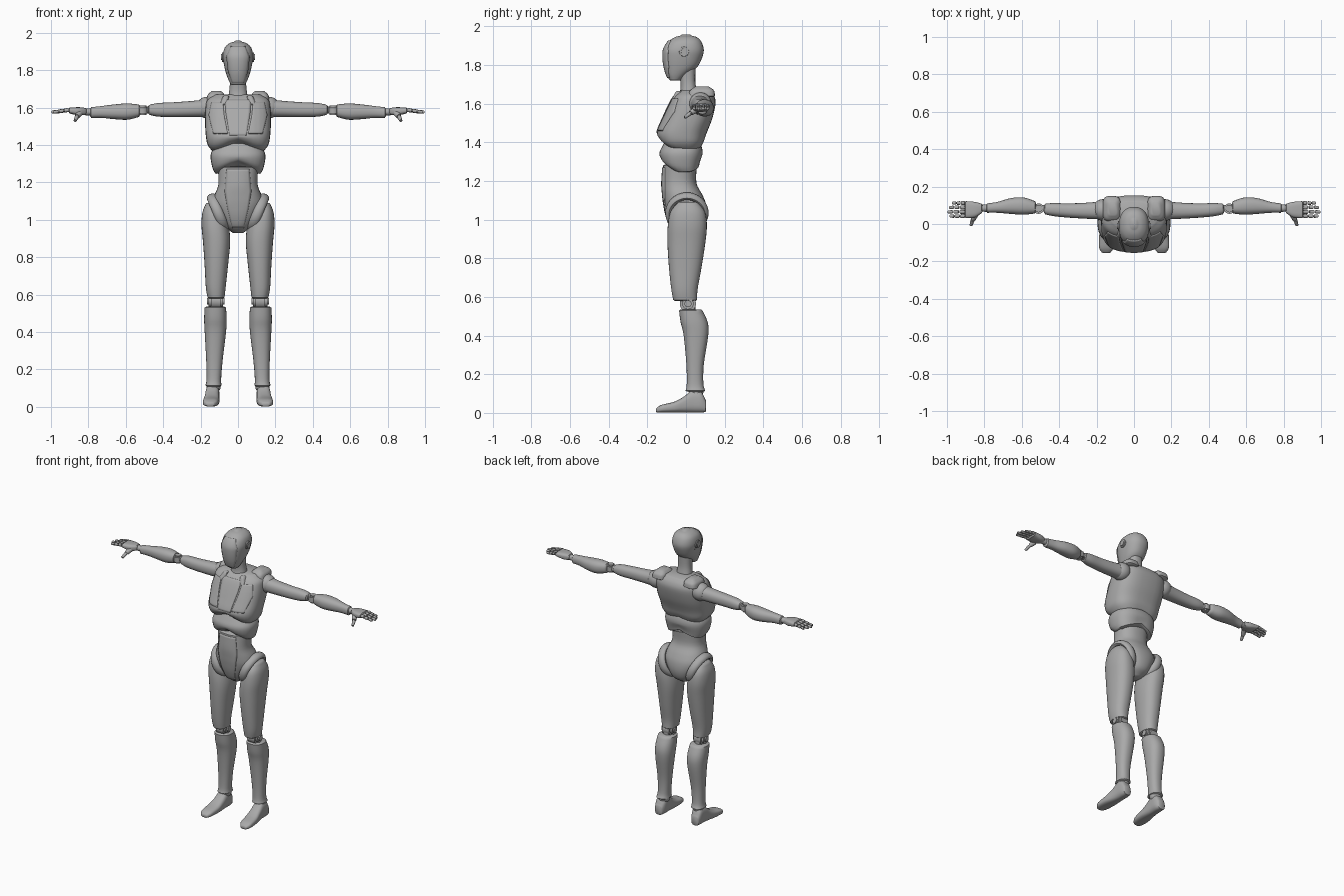
import bpy, bmesh, math
from mathutils import Matrix, Vector
from mathutils.bvhtree import BVHTree

if "Cube" in bpy.data.objects:
    bpy.data.objects.remove(bpy.data.objects["Cube"])

grey = bpy.data.materials.new("plain grey")
grey.use_nodes = True
grey.diffuse_color = (.4, .4, .4, 1)
grey.node_tree.nodes["Principled BSDF"].inputs["Base Color"].default_value = (.4, .4, .4, 1)
parts = []


def finish(name, bm, mirror=False):
    """Turn a bmesh into an object, mirrored across x when it is a paired part."""
    bmesh.ops.recalc_face_normals(bm, faces=bm.faces)
    mesh = bpy.data.meshes.new(name)
    bm.to_mesh(mesh)
    bm.free()
    mesh.materials.append(grey)
    obj = bpy.data.objects.new(name, mesh)
    bpy.context.collection.objects.link(obj)
    if mirror:
        mod = obj.modifiers.new("Mirror", "MIRROR")
        mod.use_mirror_merge = False
    parts.append(obj)
    return obj


def spline(a, b, c, d, t):
    return b + .5 * t * (c - a + t * (2*a - 5*b + 4*c - d + t * (3 * (b - c) + d - a)))


def loft(name, axis, rows, mirror=False, power=2.3, rim=.008, steps=4, sides=32, warp=None):
    """Skin rounded sections; a row is (position, min, max, min, max)."""
    padded = [rows[0]] + rows + [rows[-1]]
    fine = []
    for i in range(len(rows) - 1):
        for k in range(steps):
            fine.append([spline(*v, k / steps) for v in zip(*padded[i:i + 4])])
    fine.append(list(rows[-1]))

    def inset(row, shift):
        return [row[0] + shift, row[1] + rim, row[2] - rim, row[3] + rim, row[4] - rim]
    way = math.copysign(rim * .7, rows[-1][0] - rows[0][0])
    fine = [inset(fine[0], -way)] + fine + [inset(fine[-1], way)]

    bm = bmesh.new()
    rings = []
    for t, a0, a1, b0, b1 in fine:
        ring = []
        for s in range(sides):
            ang = math.tau * s / sides
            c, d = math.cos(ang), math.sin(ang)
            a = (a0 + a1) / 2 + (a1 - a0) / 2 * math.copysign(abs(c) ** (2 / power), c)
            b = (b0 + b1) / 2 + (b1 - b0) / 2 * math.copysign(abs(d) ** (2 / power), d)
            co = Vector({"x": (t, a, b), "y": (a, t, b), "z": (a, b, t)}[axis])
            ring.append(bm.verts.new(warp(co) if warp else co))
        rings.append(ring)
    for low, high in zip(rings, rings[1:]):
        for s in range(sides):
            n = (s + 1) % sides
            bm.faces.new((low[s], low[n], high[n], high[s]))
    bm.faces.new(rings[0])
    bm.faces.new(rings[-1])
    return finish(name, bm, mirror)


def body(name, rows, **options):
    """Centred upright loft; a row is (height, half width, front, back)."""
    return loft(name, "z", [(z, -w, w, f, b) for z, w, f, b in rows], **options)


def rod(name, start, end, r0, r1, mirror=True):
    """Tapered round bar with a softened rim."""
    start, end = Vector(start), Vector(end)
    line = end - start
    bm = bmesh.new()
    spin = Matrix.Translation((start + end) / 2) @ line.to_track_quat("Z", "Y").to_matrix().to_4x4()
    bmesh.ops.create_cone(bm, cap_ends=True, segments=20, radius1=r0, radius2=r1,
                          depth=line.length, matrix=spin)
    rims = [e for e in bm.edges if any(len(f.verts) > 4 for f in e.link_faces)]
    bmesh.ops.bevel(bm, geom=rims, offset=min(r0, r1) * .3, segments=2, affect="EDGES")
    return finish(name, bm, mirror)


def ball(name, centre, radius):
    bm = bmesh.new()
    bmesh.ops.create_uvsphere(bm, u_segments=24, v_segments=14, radius=radius,
                              matrix=Matrix.Translation(centre))
    return finish(name, bm, True)


def plate(name, target, rows, mirror=False, cells=10):
    """Thin raised panel laid on the front of a part; a row is (height, x min, x max)."""
    mesh = target.data
    tree = BVHTree.FromPolygons([v.co for v in mesh.vertices], [p.vertices for p in mesh.polygons])
    bm = bmesh.new()
    grid = []
    for low, high in zip(rows, rows[1:]):
        for k in range(cells + 1):
            z, x0, x1 = [p + (q - p) * k / cells for p, q in zip(low, high)]
            line = []
            for i in range(cells + 1):
                x = x0 + (x1 - x0) * i / cells
                hit = tree.ray_cast(Vector((x, -1, z)), Vector((0, 1, 0)))[0]
                hit = hit or tree.find_nearest(Vector((x, 0, z)))[0]
                line.append(bm.verts.new(hit))
            grid.append(line)
    for p, q in zip(grid, grid[1:]):
        for i in range(cells):
            bm.faces.new((p[i], p[i + 1], q[i + 1], q[i]))
    bmesh.ops.remove_doubles(bm, verts=bm.verts, dist=.0005)
    obj = finish(name, bm, mirror)
    thick = obj.modifiers.new("Solidify", "SOLIDIFY")
    thick.thickness, thick.offset = .009, 0


def chevron(co):
    """Raise the lower front edge of a shell towards the middle."""
    low = max(0, min(1, (1.45 - co.z) / .09)) if co.z > 1.345 else 1
    co.z += .06 * max(0, 1 - abs(co.x) / .14) * low * (1 if co.y < 0 else .4)
    return co


def belly(co):
    co.z += .05 * max(0, 1 - abs(co.x) / .13) * max(0, min(1, (1.34 - co.z) / .08))
    return co


# Head, face mask, ear discs and neck
head = body("head", [(1.725, .04, -.088, -.025), (1.75, .052, -.1, .005), (1.79, .066, -.112, .058),
                     (1.84, .077, -.118, .084), (1.88, .081, -.115, .092), (1.92, .071, -.092, .08),
                     (1.943, .047, -.06, .058), (1.952, .022, -.03, .03)])
plate("face_mask", head, [(1.735, -.03, .03), (1.79, -.05, .05), (1.87, -.06, .06), (1.925, -.038, .038)])
rod("ear_discs", (.06, -.01, 1.87), (.086, -.01, 1.87), .038, .036)
rod("ear_hubs", (.06, -.01, 1.87), (.09, -.01, 1.87), .025, .023)
body("neck", [(1.6, .062, -.05, .07), (1.67, .05, -.03, .055), (1.72, .044, -.03, .048), (1.8, .046, -.04, .05)])

# Chest shell with front panels
chest = body("chest", [(1.365, .135, -.115, .082), (1.4, .162, -.14, .095), (1.45, .172, -.15, .108),
                       (1.52, .176, -.122, .135), (1.6, .174, -.085, .153), (1.64, .165, -.06, .145),
                       (1.665, .13, -.03, .125)], power=2.7, warp=chevron)
plate("sternum_panel", chest, [(1.45, -.045, .045), (1.57, -.065, .065), (1.64, -.07, .07)])
plate("breast_panels", chest, [(1.46, .055, .13), (1.56, .074, .155), (1.625, .08, .14)], mirror=True)
loft("collar_pads", "z", [(1.64, .07, .168, .01, .15), (1.668, .072, .162, .02, .145),
                          (1.684, .085, .145, .04, .125)], True, power=3.5)
loft("collar_bars", "z", [(1.62, .05, .1, -.075, .01), (1.66, .048, .08, -.055, .0)], True, power=3)

# Belly shell, waist and pelvis
body("belly_shell", [(1.245, .122, -.09, .07), (1.28, .137, -.125, .076), (1.34, .147, -.138, .086),
                     (1.38, .132, -.122, .08), (1.42, .1, -.1, .06)], power=2.5, warp=belly)
pelvis = body("pelvis", [(.935, .035, -.045, .05), (.965, .072, -.08, .09), (1.02, .108, -.102, .108),
                         (1.08, .135, -.114, .104), (1.13, .126, -.12, .084), (1.19, .105, -.124, .054),
                         (1.28, .108, -.118, .056)])
plate("groin_panel", pelvis, [(.96, -.03, .03), (1.06, -.055, .055), (1.15, -.07, .07), (1.27, -.06, .06)])

# Hip rings, leaning outwards at the top
bpy.ops.mesh.primitive_torus_add(major_segments=40, minor_segments=12, major_radius=.094, minor_radius=.018)
ring = bpy.context.object
ring.name = "hip_rings"
ring.data.transform(Matrix.Translation((.105, .005, 1.035))
                    @ Vector((.92, 0, -.39)).to_track_quat("Z", "Y").to_matrix().to_4x4()
                    @ Matrix.Diagonal((1, 1, 1.5, 1)))
ring.data.materials.append(grey)
ring.modifiers.new("Mirror", "MIRROR")
parts.append(ring)

# Legs
loft("thighs", "z", [(.585, .072, .163, -.066, .058), (.64, .066, .172, -.076, .06),
                     (.75, .054, .178, -.088, .08), (.88, .042, .187, -.096, .1),
                     (.97, .05, .195, -.094, .108), (1.04, .07, .19, -.08, .098),
                     (1.085, .1, .172, -.045, .065)], True)
rod("knee_joints", (.08, .01, .565), (.158, .01, .565), .042, .042)
rod("knee_hubs", (.072, .01, .565), (.166, .01, .565), .026, .026)
loft("knee_links", "z", [(.5, .09, .148, -.01, .05), (.62, .09, .148, -.01, .05)], True)
loft("shins", "z", [(.115, .088, .174, -.002, .1), (.15, .09, .168, .004, .09), (.25, .082, .17, .002, .092),
                    (.4, .064, .178, -.012, .115), (.47, .061, .181, -.028, .112),
                    (.53, .064, .178, -.036, .085)], True)
ball("ankles", (.13, .052, .11), .038)
loft("feet", "y", [(-.152, .125, .172, .002, .026), (-.125, .108, .187, .002, .042),
                   (-.06, .1, .186, .002, .058), (-.01, .1, .178, .002, .085), (.03, .1, .174, .002, .116),
                   (.075, .1, .172, .002, .114), (.1, .11, .165, .004, .07)], True, power=2.8, rim=.005)

# Arms
ball("shoulder_joints", (.165, .075, 1.6), .058)
loft("upper_arms", "x", [(.185, .025, .12, 1.55, 1.642), (.25, .028, .114, 1.55, 1.635),
                         (.35, .034, .11, 1.55, 1.628), (.43, .042, .112, 1.552, 1.624),
                         (.475, .052, .108, 1.562, 1.614)], True)
rod("elbow_joints", (.51, .082, 1.56), (.51, .082, 1.612), .028, .028)
loft("elbow_links", "x", [(.45, .066, .1, 1.568, 1.606), (.56, .066, .106, 1.566, 1.606)], True)
loft("forearms", "x", [(.53, .056, .122, 1.55, 1.616), (.59, .05, .142, 1.535, 1.622),
                       (.66, .054, .138, 1.538, 1.617), (.73, .06, .118, 1.545, 1.608),
                       (.785, .06, .11, 1.545, 1.602)], True)
rod("wrists", (.77, .085, 1.576), (.83, .084, 1.578), .02, .018)

# Hands: palm, jointed fingers and thumb
loft("palms", "x", [(.815, .058, .108, 1.562, 1.598), (.85, .036, .118, 1.558, 1.602),
                    (.9, .032, .122, 1.568, 1.6)], True, power=3)
fingers = {"index": (.042, .085), "middle": (.065, .096), "ring": (.089, .088), "little": (.112, .07)}
for label, (y, reach) in fingers.items():
    for k in range(3):
        x0, x1 = [.904 + reach * f for f in (k / 3, (k + .9) / 3)]
        rod(f"{label}_finger_{k + 1}", (x0, y, 1.587 - .004 * k), (x1, y, 1.584 - .004 * k),
            .011 - .001 * k, .01 - .001 * k)
rod("thumb_bases", (.845, .055, 1.572), (.862, .022, 1.55), .017, .013)
rod("thumb_tips", (.862, .022, 1.55), (.872, -.008, 1.528), .011, .008)

# Smooth shading with crisp panel edges
bpy.ops.object.select_all(action="DESELECT")
for obj in parts:
    obj.select_set(True)
bpy.context.view_layer.objects.active = parts[0]
bpy.ops.object.shade_smooth_by_angle(angle=math.radians(40))
